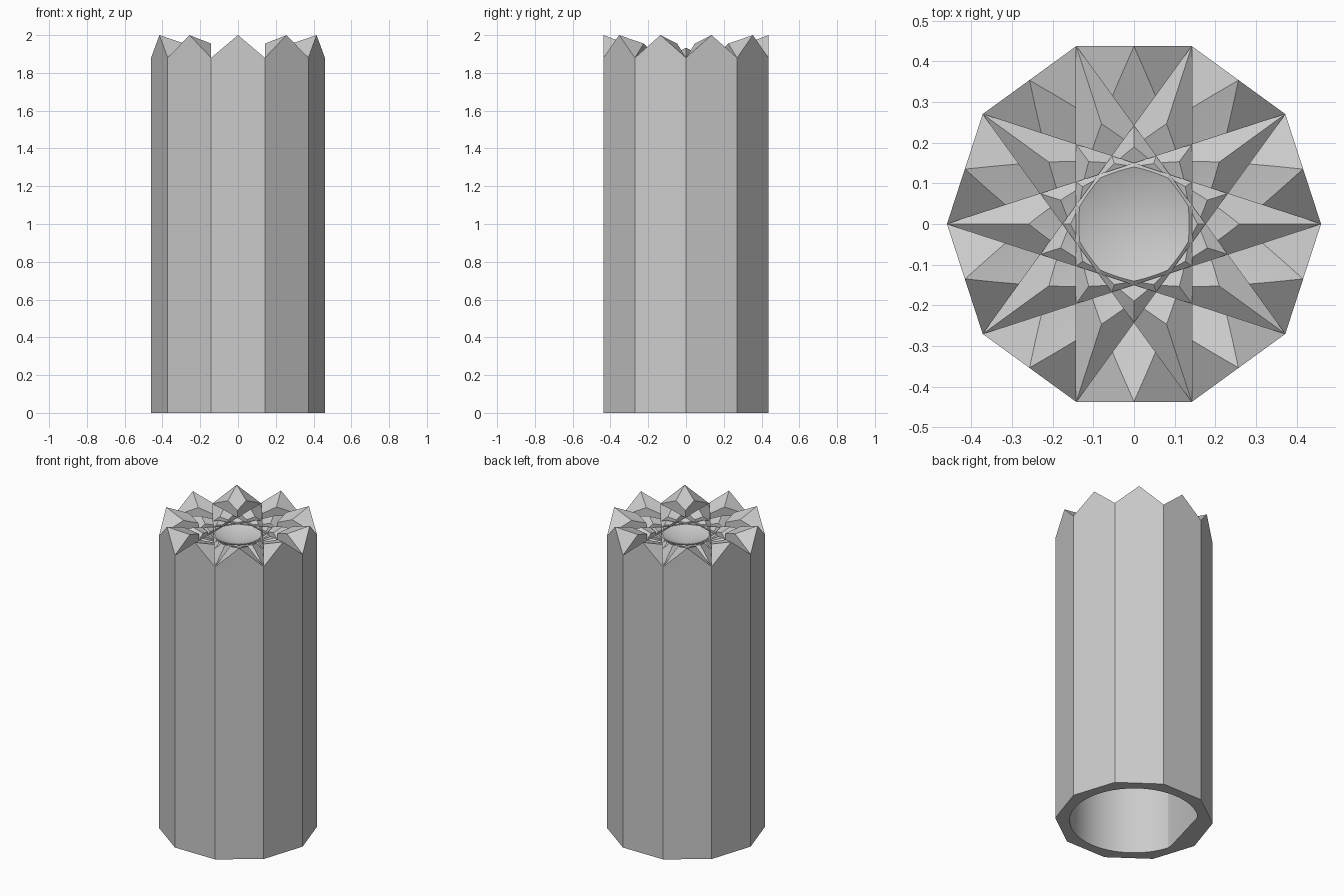
import bpy, bmesh
from math import cos, sin, pi, radians, atan2, floor
from mathutils import Vector

default = bpy.data.objects.get("Cube")
if default:
    bpy.data.objects.remove(default, do_unlink=True)

SIDES, SECTORS = 10, 80
RADIUS = 0.46
HALF_SIDE = RADIUS * sin(pi / SIDES)
APOTHEM = RADIUS * cos(pi / SIDES)
PEAK, EAVE = 2.0, 1.88
SLOPE = (PEAK - EAVE) / HALF_SIDE
DISH_LOW, DISH_SLOPE = 1.834, 0.38
BORE, BORE_FLAT, BORE_TOP = 0.375, 0.32, 1.7
STEP = 2 * pi / SECTORS


def direction(angle):
    return Vector((cos(angle), sin(angle), 0))


# Each gable runs between opposite sides; these point across its ridge
across = [direction(2 * pi * i / SIDES) for i in range(SIDES // 2)]


def gable_gradient(p):
    """Downhill slope of the lowest gable over a point."""
    spans = [u * (1 if u.dot(p) > 0 else -1) for u in across if abs(u.dot(p)) < HALF_SIDE]
    return max(spans, key=lambda u: u.dot(p)) * SLOPE


def dish_gradient(p):
    """Uphill slope of the conical dish in the sector of a point."""
    sector = floor(atan2(p.y, p.x) / STEP)
    return direction((sector + 0.5) * STEP) * DISH_SLOPE / cos(STEP / 2)


def cut(bm, faces, point, normal):
    geom = set(faces)
    for f in faces:
        geom.update(f.edges, f.verts)
    bmesh.ops.bisect_plane(bm, geom=list(geom), dist=1e-5, plane_co=point, plane_no=normal)


# Flat plan of the crown, cut along sectors, gable edges and the dish edge
plan = bmesh.new()
plan.faces.new([plan.verts.new(direction(2 * pi * i / SIDES) * RADIUS) for i in range(SIDES)])
for i in range(SECTORS // 2):
    cut(plan, plan.faces[:], (0, 0, 0), direction(i * STEP))
for u in across:
    for side in (-1, 1):
        cut(plan, plan.faces[:], u * HALF_SIDE * side, u)
for f in plan.faces[:]:
    p = f.calc_center_median()
    normal = gable_gradient(p) + dish_gradient(p)
    cut(plan, [f], normal * (PEAK - DISH_LOW) / normal.length_squared, normal)

# Height rule of every piece of the plan
heights = {}
for f in plan.faces:
    p = f.calc_center_median()
    gable, dish = gable_gradient(p), dish_gradient(p)
    if PEAK - gable.dot(p) < DISH_LOW + dish.dot(p):
        heights[f] = (PEAK, -gable)
    else:
        heights[f] = (DISH_LOW, dish)


def height(f, v):
    base, gradient = heights[f]
    return base + gradient.dot(v.co)


bm = bmesh.new()


def add_face(points):
    bm.faces.new([bm.verts.new(p) for p in points])


# Crown facets, steps between them and the outer walls
for f in plan.faces:
    add_face([(v.co.x, v.co.y, height(f, v)) for v in f.verts])
    for loop in f.loops:
        ends = (loop.vert, loop.link_loop_next.vert)
        others = [g for g in loop.edge.link_faces if g != f]
        high = [height(f, v) for v in ends]
        low = [height(others[0], v) if others else 0 for v in ends]
        if max(h - l for h, l in zip(high, low)) > 1e-4:
            a, b = ends
            add_face([(a.co.x, a.co.y, low[0]), (b.co.x, b.co.y, low[1]),
                      (b.co.x, b.co.y, high[1]), (a.co.x, a.co.y, high[0])])
plan.free()


# Bottom ring and blind bore with one flat
def outer(k):
    offset = (k * STEP) % (2 * pi / SIDES) - pi / SIDES
    return direction(k * STEP) * APOTHEM / cos(offset)


def inner(k, z):
    facing = cos(k * STEP - radians(165))
    radius = min(BORE, BORE_FLAT / facing) if facing > 0 else BORE
    return direction(k * STEP) * radius + Vector((0, 0, z))


for k in range(SECTORS):
    add_face([outer(k), inner(k, 0), inner(k + 1, 0), outer(k + 1)])
    add_face([inner(k, 0), inner(k, BORE_TOP), inner(k + 1, BORE_TOP), inner(k + 1, 0)])
add_face([inner(-k, BORE_TOP) for k in range(SECTORS)])

# Weld and merge flat areas
bmesh.ops.remove_doubles(bm, verts=bm.verts[:], dist=2e-5)
bmesh.ops.dissolve_limit(bm, angle_limit=radians(0.5), verts=bm.verts[:], edges=bm.edges[:])
mesh = bpy.data.meshes.new("crowned_column")
bm.to_mesh(mesh)
bm.free()

grey = bpy.data.materials.new("plain grey")
grey.use_nodes = True
grey.diffuse_color = (0.6, 0.6, 0.6, 1)
grey.node_tree.nodes["Principled BSDF"].inputs["Base Color"].default_value = (0.6, 0.6, 0.6, 1)
mesh.materials.append(grey)

column = bpy.data.objects.new("crowned_column", mesh)
bpy.context.collection.objects.link(column)
bpy.ops.object.select_all(action="DESELECT")
column.select_set(True)
bpy.context.view_layer.objects.active = column
bpy.ops.object.shade_smooth_by_angle(angle=radians(12))
